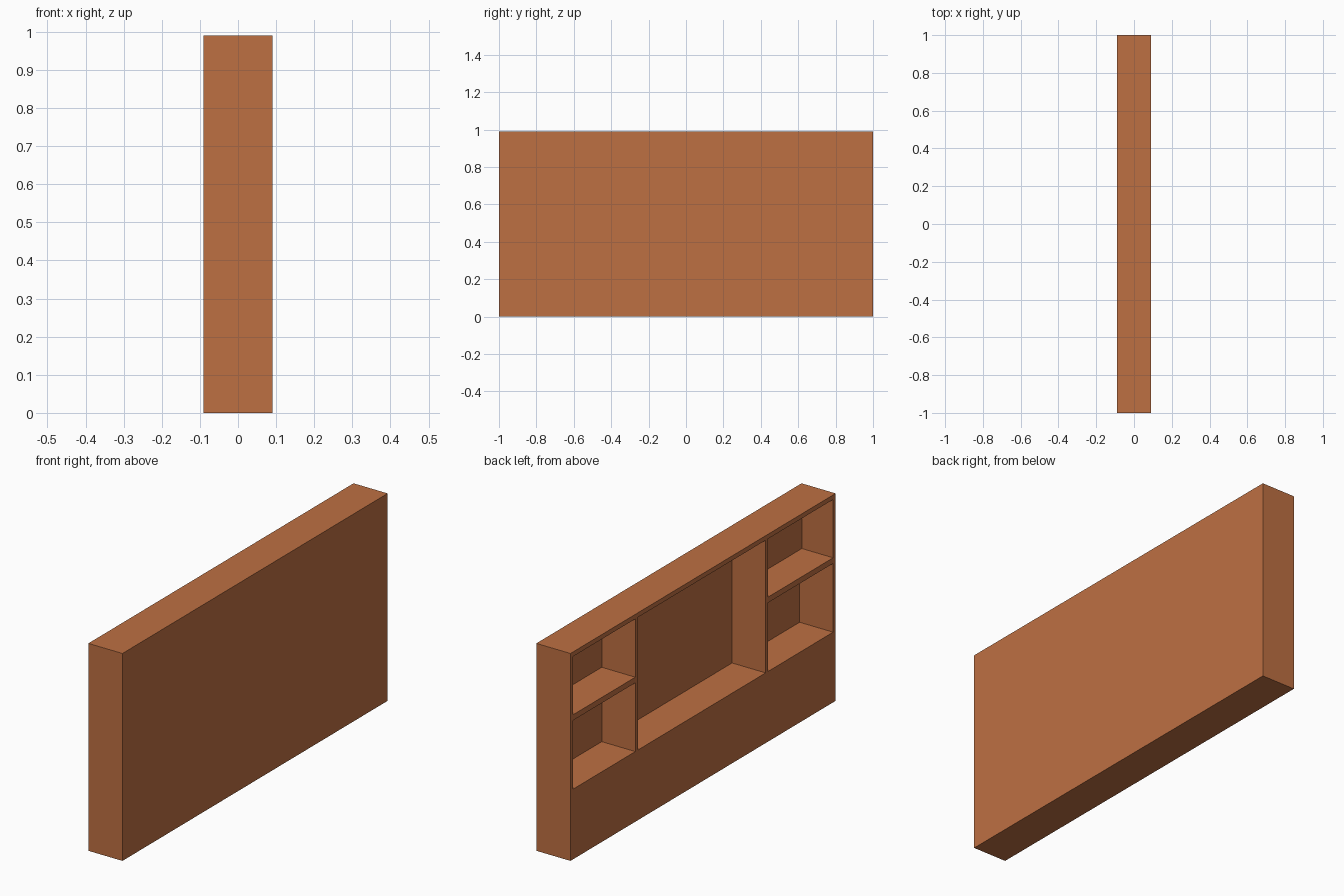
import bpy
import bmesh
from mathutils import Matrix, Vector

if "Cube" in bpy.data.objects:
    bpy.data.objects.remove(bpy.data.objects["Cube"])

wood = bpy.data.materials.new("warm_brown_wood")
wood.diffuse_color = (0.515, 0.162, 0.055, 1)
wood.use_nodes = True
wood.node_tree.nodes["Principled BSDF"].inputs["Base Color"].default_value = wood.diffuse_color


def box(name, lo, hi):
    """Axis-aligned box between two corners."""
    lo, hi = Vector(lo), Vector(hi)
    bm = bmesh.new()
    bmesh.ops.create_cube(bm, size=1, matrix=Matrix.Translation((lo + hi) / 2)
                          @ Matrix.Diagonal((*(hi - lo), 1)))
    mesh = bpy.data.meshes.new(name)
    bm.to_mesh(mesh)
    bm.free()
    mesh.materials.append(wood)
    ob = bpy.data.objects.new(name, mesh)
    bpy.context.collection.objects.link(ob)
    return ob


# Cabinet body with a closed lower base
X, H = 0.09, 0.99
cabinet = box("cabinet", (-X, -1, 0), (X, 1, H))

# Openings on the -x side: name, y range, z range, depth position of back panel
BACK = 0.087
low, shelf_under, shelf_top, top = 0.335, 0.663, 0.69, 0.968
openings = [
    ("centre_bay", -0.472, 0.492, low, top, BACK),
    ("lower_bay_a", 0.511, 0.979, low, shelf_under, BACK),
    ("upper_bay_a", 0.511, 0.979, shelf_top, top, BACK),
    ("lower_bay_b", -0.981, -0.490, low, shelf_under, BACK),
    ("upper_bay_b", -0.981, -0.490, shelf_top, top, 0.075),
]

# Carve each bay out of the body
for name, y0, y1, z0, z1, back in openings:
    cutter = box(name + "_cutter", (-X - 0.1, y0, z0), (back, y1, z1))
    cutter.hide_render = True
    cutter.hide_set(True)
    mod = cabinet.modifiers.new(name, 'BOOLEAN')
    mod.operation = 'DIFFERENCE'
    mod.solver = 'EXACT'
    mod.object = cutter
